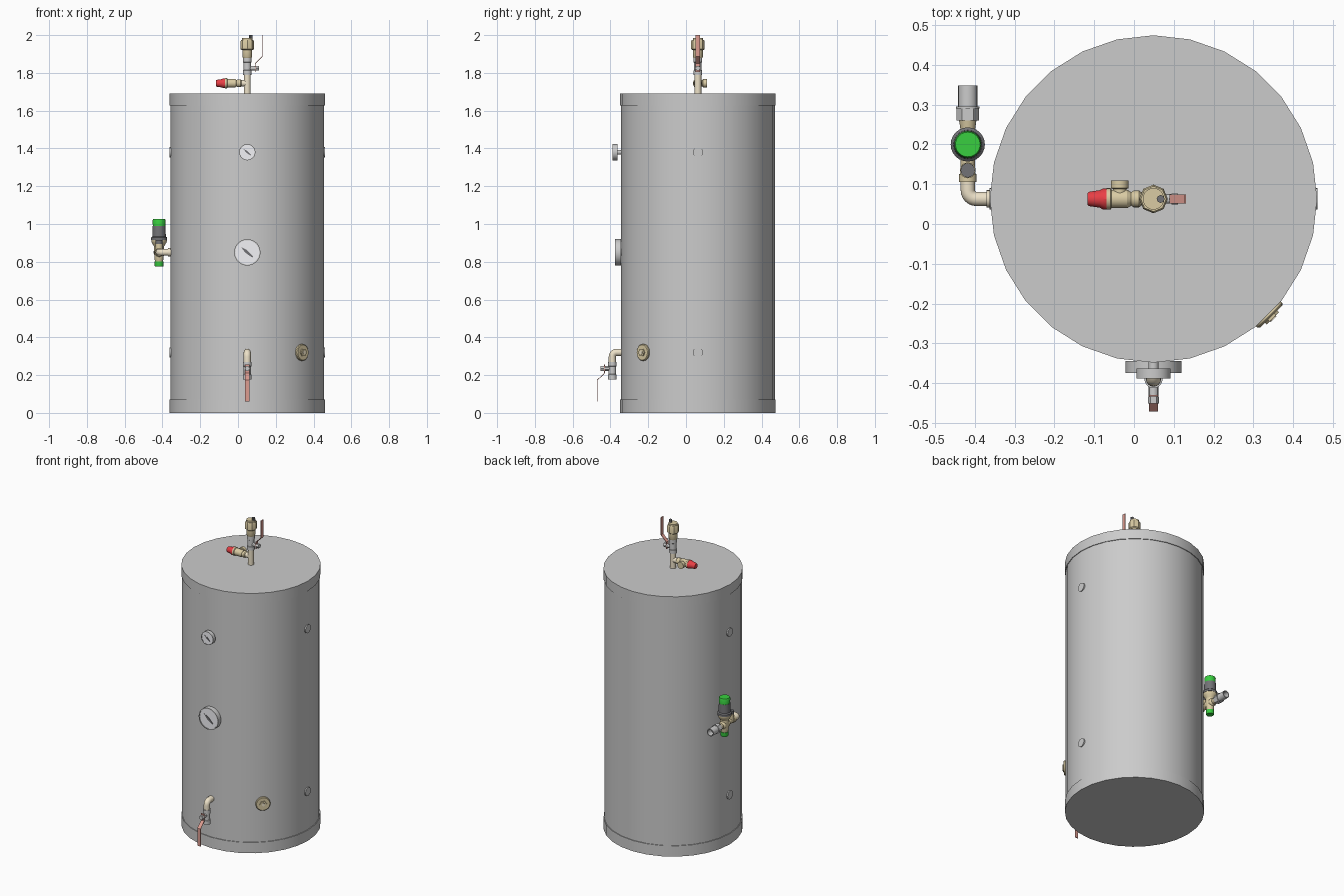
import bpy, bmesh, math
from mathutils import Vector as V

if "Cube" in bpy.data.objects:
    bpy.data.objects.remove(bpy.data.objects["Cube"])


def material(name, rgb):
    m = bpy.data.materials.new(name)
    m.diffuse_color = (*rgb, 1)
    m.use_nodes = True
    m.node_tree.nodes["Principled BSDF"].inputs["Base Color"].default_value = m.diffuse_color
    return m


PIPE = material("pale_brass", (0.85, 0.76, 0.58))
BRASS = material("brass", (0.70, 0.60, 0.37))
RED = material("red", (0.82, 0.05, 0.06))
LEVER = material("lever_red", (0.72, 0.33, 0.28))
GREEN = material("green", (0.04, 0.62, 0.05))
DARK = material("dark", (0.17, 0.17, 0.18))
FACE = material("dial_face", (0.9, 0.9, 0.93))


def finish(name, bm, mat):
    bmesh.ops.recalc_face_normals(bm, faces=bm.faces[:])
    me = bpy.data.meshes.new(name)
    bm.to_mesh(me)
    bm.free()
    ob = bpy.data.objects.new(name, me)
    bpy.context.collection.objects.link(ob)
    if mat:
        me.materials.append(mat)
    bpy.ops.object.select_all(action='DESELECT')
    ob.select_set(True)
    bpy.context.view_layer.objects.active = ob
    return ob


def lathe(name, origin, axis, profile, mat=None, n=20):
    """Solid of revolution: profile is (radius, distance along axis)."""
    q = V(axis).to_track_quat('Z', 'Y')
    bm = bmesh.new()
    rings = [[bm.verts.new(V(origin) + q @ V((r * math.cos(math.tau * i / n),
                                              r * math.sin(math.tau * i / n), t)))
              for i in range(n)] for r, t in profile]
    for a, b in zip(rings, rings[1:]):
        for i in range(n):
            j = (i + 1) % n
            bm.faces.new((a[i], a[j], b[j], b[i]))
    bm.faces.new(rings[0])
    bm.faces.new(rings[-1])
    ob = finish(name, bm, mat)
    bpy.ops.object.shade_smooth_by_angle(angle=math.radians(30))
    return ob


def rod(name, origin, axis, r, t0, t1, mat=None, n=20):
    return lathe(name, origin, axis, [(r, t0), (r, t1)], mat, n)


def elbow(name, start, corner, end, r, bend, mat):
    """Pipe with one rounded right-angle bend."""
    s, c, e = V(start), V(corner), V(end)
    u, w = (s - c).normalized(), (e - c).normalized()
    mid = c + (u + w) * bend
    pts = [s] + [mid - w * bend * math.cos(a) - u * bend * math.sin(a)
                 for a in (math.pi / 2 * i / 6 for i in range(7))] + [e]
    side = u.cross(w)
    bm = bmesh.new()
    rings, n = [], 16
    for i, p in enumerate(pts):
        a = math.pi / 2 * min(max(i - 1, 0), 6) / 6
        radial = w * math.cos(a) + u * math.sin(a)
        rings.append([bm.verts.new(p + (radial * math.cos(k) + side * math.sin(k)) * r)
                      for k in (math.tau * j / n for j in range(n))])
    for a, b in zip(rings, rings[1:]):
        for i in range(n):
            j = (i + 1) % n
            bm.faces.new((a[i], a[j], b[j], b[i]))
    bm.faces.new(rings[0])
    bm.faces.new(rings[-1])
    finish(name, bm, mat)
    bpy.ops.object.shade_smooth_by_angle(angle=math.radians(35))


def ball_valve(prefix, centre, out, along):
    """Grey body, stem and cranked flat lever."""
    c, o, a = V(centre), V(out), V(along)
    lathe(prefix + "_body", c, a, [(.023, -.045), (.023, -.022), (.02, -.02), (.02, .02),
                                   (.023, .022), (.023, .048)], n=16)
    rod(prefix + "_stem", c - a * .01, o, .012, .01, .05, n=12)
    rod(prefix + "_nut", c - a * .01, o, .014, .045, .062, n=6)
    side = o.cross(a) * .0115
    bm = bmesh.new()
    rows = [[bm.verts.new(c + o * x + a * y + side * s) for s in (-1, 1)]
            for x, y in ((.042, -.03), (.042, .015), (.08, .052), (.08, .165))]
    for p, q in zip(rows, rows[1:]):
        bm.faces.new((p[0], p[1], q[1], q[0]))
    ob = finish(prefix + "_lever", bm, LEVER)
    mod = ob.modifiers.new("thickness", 'SOLIDIFY')
    mod.thickness = .004
    mod.offset = 0


def gauge(prefix, z, r, y0, y1):
    """Round dial with rim, face and diagonal needle."""
    o, d = (CX, 0, z), (0, -1, 0)
    rod(prefix + "_stem", o, d, r * .3, .33, y0, n=16)
    lathe(prefix + "_case", o, d, [(r, y0), (r, y1), (r * .92, y1), (r * .92, y1 - .003)], n=28)
    rod(prefix + "_face", o, d, r * .91, y1 - .006, y1 - .002, FACE, 28)
    bm = bmesh.new()
    u, w = V((-.76, 0, .65)), V((.65, 0, .76))
    p = V((CX, -y1, z))
    outline = [(.6, 0), (.1, .12), (-.55, .05), (-.55, -.05), (.1, -.12)]
    f = bm.faces.new([bm.verts.new(p + (u * a + w * b) * r) for a, b in outline])
    ext = bmesh.ops.extrude_face_region(bm, geom=[f])
    bmesh.ops.translate(bm, verts=[v for v in ext["geom"] if isinstance(v, bmesh.types.BMVert)],
                        vec=(0, .0035, 0))
    finish(prefix + "_needle", bm, DARK)


CX, CY = .049, .063
UP, DOWN = (0, 0, 1), (0, 0, -1)

# Tank jacket with end caps
base = (CX, CY, 0)
rod("tank_body", base, UP, .407, .02, 1.67, n=28)
rod("bottom_cap", base, UP, .4115, 0, .07, n=28)
rod("top_cap", base, UP, .4115, 1.627, 1.692, n=28)

# Side sockets and flanged plug
for sx, side in ((-1, "left"), (1, "right")):
    for z, level in ((.32, "lower"), (1.38, "upper")):
        rod(f"{side}_{level}_socket", (CX, CY, z), (sx, 0, 0), .027, .38, .4125, n=20)
diag = (.7071, -.7071, 0)
lathe("plug_flange", (CX, CY, .32), diag, [(.044, .385), (.044, .414), (.04, .418)], BRASS, 24)
rod("plug_hex", (CX, CY, .32), diag, .022, .41, .425, BRASS, 6)
rod("plug_centre", (CX, CY, .32), diag, .01, .42, .427, PIPE, 12)

# Dials
gauge("small_gauge", 1.38, .043, .363, .388)
gauge("large_gauge", .85, .07, .344, .375)

# Drain
elbow("drain_pipe", (CX, -.33, .32), (CX, -.39, .32), (CX, -.39, .26), .019, .022, PIPE)
ball_valve("drain_valve", (CX, -.39, .225), (0, -1, 0), DOWN)

# Top riser, ball valve and air vent
top = (CX, CY, 0)
rod("riser_pipe", top, UP, .018, 1.68, 1.80, PIPE)
ball_valve("riser_valve", (CX, CY, 1.835), (1, 0, 0), UP)
lathe("vent_neck", top, UP, [(.022, 1.878), (.026, 1.885), (.026, 1.922)], BRASS)
lathe("vent_hex", top, UP, [(.028, 1.92), (.036, 1.926), (.036, 1.966), (.032, 1.974)], BRASS, 8)
rod("vent_cap", top, UP, .027, 1.97, 1.984, BRASS)
rod("vent_knob", (CX + .018, CY, 0), UP, .01, 1.98, 2.0, DARK, 8)

# Safety valve branching left
br, left = (CX, CY, 1.745), (-1, 0, 0)
rod("safety_branch", br, left, .017, 0, .035, PIPE)
lathe("safety_body", br, left, [(.016, .03), (.021, .036), (.021, .05), (.017, .056),
                                (.023, .066), (.023, .105), (.027, .108), (.027, .118)], BRASS)
lathe("safety_cap", br, left, [(.026, .116), (.026, .128), (.022, .135), (.018, .162), (.015, .166)],
      RED, 12)
lathe("safety_outlet", (-.036, CY, 1.745), (0, 1, 0), [(.017, 0), (.017, .025), (.022, .027), (.022, .047)],
      BRASS)

# Inlet pipe and pressure reducing valve on the left side
vx, vy, vz = -.418, .2, .85
elbow("inlet_pipe", (CX - .395, CY, vz), (vx, CY, vz), (vx, .11, vz), .018, .022, PIPE)
lathe("inlet_collar", (CX, CY, vz), left, [(.022, .39), (.022, .42)], PIPE)
line = (vx, 0, vz)
lathe("reducer_run", line, (0, 1, 0), [(.022, .105), (.022, .125), (.018, .128), (.018, .165),
                                      (.024, .175), (.024, .225), (.018, .235), (.022, .262)], BRASS)
column = (vx, vy, 0)
lathe("reducer_column", column, UP, [(.02, .80), (.024, .815), (.026, .85), (.026, .88),
                                    (.038, .90), (.041, .908), (.041, .925)], BRASS, 24)
lathe("reducer_bonnet", column, UP, [(.043, .915), (.043, .928), (.036, .934), (.034, .99)], DARK, 24)
lathe("reducer_knob", column, UP, [(.033, .988), (.034, 1.02), (.031, 1.027)], GREEN, 24)
lathe("reducer_drain_cap", column, UP, [(.022, .775), (.024, .78), (.024, .802)], GREEN, 16)
rod("check_port", (vx, .135, 0), UP, .02, .85, .895, BRASS, 16)
rod("check_cap", (vx, .135, 0), UP, .018, .89, .915, DARK, 16)
rod("union_nut", line, (0, 1, 0), .028, .26, .29, n=6)
rod("union_flange", line, (0, 1, 0), .029, .29, .295)
lathe("inlet_tail", line, (0, 1, 0), [(.024, .294), (.024, .348), (.019, .348), (.019, .31)])
